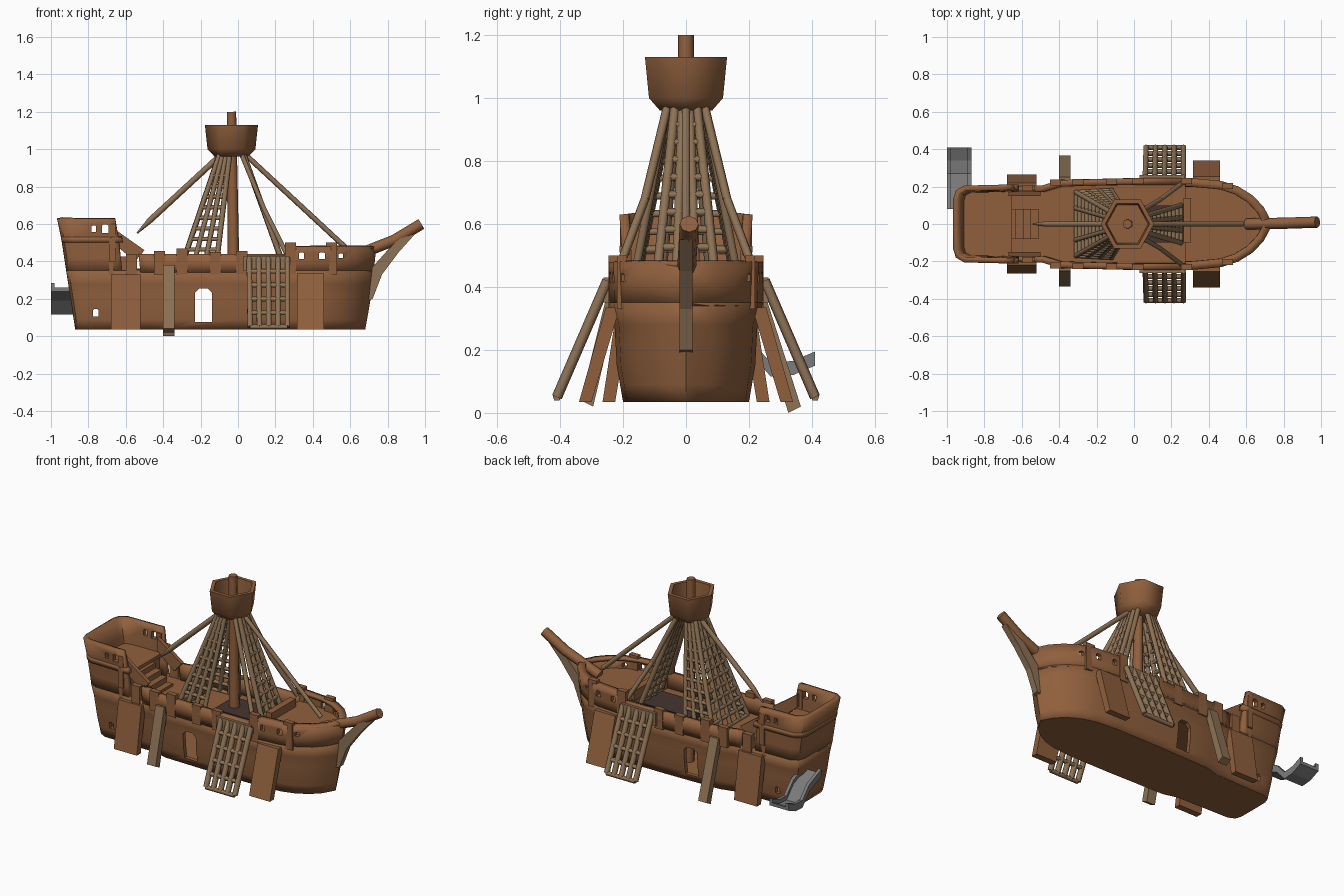
import bpy, bmesh, math
from mathutils import Vector as V

if "Cube" in bpy.data.objects:
    bpy.data.objects.remove(bpy.data.objects["Cube"])

def mat(name, c):
    m = bpy.data.materials.new(name)
    m.diffuse_color = (*c, 1)
    m.use_nodes = True
    m.node_tree.nodes["Principled BSDF"].inputs["Base Color"].default_value = m.diffuse_color
    return m
WOOD = mat("brown wood", (0.28, 0.117, 0.047))
ROPE = mat("tan rope", (0.27, 0.17, 0.092))
GREY = mat("grey slide", (0.2, 0.2, 0.2))
DARK = mat("dark grating", (0.06, 0.036, 0.03))

def finish(name, bm, m, smooth=True, angle=35):
    bmesh.ops.remove_doubles(bm, verts=bm.verts, dist=1e-4)
    me = bpy.data.meshes.new(name)
    bm.to_mesh(me)
    bm.free()
    me.materials.append(m)
    if smooth:
        me.shade_smooth()
        me.set_sharp_from_angle(angle=math.radians(angle))
    o = bpy.data.objects.new(name, me)
    bpy.context.collection.objects.link(o)
    return o

def beam(bm, p, q, r, n=6, r2=None):
    p, q = V(p), V(q)
    geo = bmesh.ops.create_cone(bm, cap_ends=True, segments=n, radius1=r,
                                radius2=r2 or r, depth=(q - p).length)
    rot = (q - p).to_track_quat('Z', 'Y')
    for v in geo['verts']:
        v.co = rot @ v.co + (p + q) / 2

def box(bm, x0, x1, y0, y1, z0, z1):
    for v in bmesh.ops.create_cube(bm, size=1)['verts']:
        v.co = V(((x0 + x1) / 2 + v.co.x * (x1 - x0), (y0 + y1) / 2 + v.co.y * (y1 - y0),
                  (z0 + z1) / 2 + v.co.z * (z1 - z0)))

def prism(bm, pts, d):
    """Extrude a planar 3D polygon by the vector d."""
    f = bm.faces.new([bm.verts.new(p) for p in pts])
    top = bmesh.ops.extrude_face_region(bm, geom=[f])['geom']
    bmesh.ops.translate(bm, vec=d, verts=[g for g in top if isinstance(g, bmesh.types.BMVert)])
    bmesh.ops.recalc_face_normals(bm, faces=bm.faces)

def interp(t, tab):
    for (a, u), (b, w) in zip(tab, tab[1:]):
        if t <= b:
            return u + (w - u) * max(0, t - a) / (b - a)
    return tab[-1][1]

# Hull outline seen from above, and how it changes with height
HALF = [(-.97, 0), (-.969, .13), (-.955, .175), (-.91, .2), (-.7, .205), (-.52, .21), (-.42, .24), (0, .25),
        (.3, .25), (.46, .235), (.55, .205), (.63, .155), (.69, .09), (.735, 0)]
STERN = [(.035, -.87), (.52, -.945), (.64, -.97)]
BOW = [(.035, .68), (.2, .71), (.48, .74)]
WIDE = [(.035, .8), (.15, .88), (.29, .91), (.35, .98), (.45, .97), (.64, 1.03)]

def outline(x0, x1):
    mid = [p for p in HALF if x0 < p[0] < x1]
    return [(x0, interp(x0, HALF))] + mid + [(x1, interp(x1, HALF))]

def at(p, z, s=1):
    a, b = interp(z, STERN), interp(z, BOW)
    return V((a + (p[0] + .97) / 1.705 * (b - a), p[1] * interp(z, WIDE) * s, z))

def wall(name, x0, x1, zs, s=1, th=.025):
    bm = bmesh.new()
    pts = outline(x0, x1)
    for sy in (1, -1):
        rows = [[bm.verts.new(at((p[0], p[1] * sy), z, s)) for p in pts] for z in zs]
        for a, b in zip(rows, rows[1:]):
            for i in range(len(pts) - 1):
                q = [a[i], b[i], b[i + 1], a[i + 1]]
                bm.faces.new(q if sy == 1 else q[::-1])
    o = finish(name, bm, WOOD)
    md = o.modifiers.new("thickness", 'SOLIDIFY')
    md.thickness, md.offset = th, -1
    return o

def deck(name, x0, x1, z, th=.02, s=.97):
    bm = bmesh.new()
    pts = [at(p, z, s) for p in outline(x0, x1)]
    loop = pts + [V((p.x, -p.y, p.z)) for p in reversed(pts) if p.y > 1e-5]
    prism(bm, loop, (0, 0, th))
    finish(name, bm, WOOD, False)

# Hull walls, bulwarks and decks
hull = wall("hull", -.97, .735, [.035, .09, .15, .22, .28, .35])
stern = wall("stern_bulwark", -.97, -.66, [.34, .42, .52, .63], 1, .03)
wall("stern_ledge", -.97, -.64, [.50, .53], 1.03, .03)
wall("mid_bulwark", -.56, .27, [.34, .39, .44], 1.01, .035)
bow = wall("bow_bulwark", .26, .735, [.34, .4, .475])
wall("bow_rail", .26, .735, [.46, .48], 1.0, .045)
deck("hull_bottom", -.97, .735, .035, .015, 1)
deck("main_deck", -.7, .3, .325)
deck("stern_deck", -.97, -.68, .46)
deck("bow_deck", .29, .735, .39)

# Cutters for the doorway and windows
def cut(target, name, holes):
    bm = bmesh.new()
    for x, z, w, h in holes:
        arch = [(x - w, -.5, z - h), (x + w, -.5, z - h), (x + w, -.5, z + h * .75),
                (x + w * .5, -.5, z + h), (x - w * .5, -.5, z + h), (x - w, -.5, z + h * .75)]
        prism(bm, arch, (0, 1, 0))
    c = finish(name, bm, WOOD, False)
    c.hide_render = True
    c.hide_set(True)
    target.modifiers.new("openings", 'BOOLEAN').object = c
cut(hull, "door_cutter", [(-.185, .165, .045, .09), (-.76, .125, .015, .02)])
cut(stern, "stern_window_cutter", [(-.71, .575, .018, .022), (-.77, .575, .012, .018)])
cut(bow, "bow_window_cutter", [(.34, .43, .014, .018), (.45, .43, .016, .018), (.55, .43, .012, .012)])

# Bulkheads, stairs and rail posts
bm = bmesh.new()
box(bm, .275, .3, -.22, .22, .33, .41)
box(bm, .265, .305, -.1, .14, .40, .46)
box(bm, -.69, -.665, -.2, .2, .33, .48)
for i in range(4):
    box(bm, -.67, -.63 + .04 * i, -.08, .08, .33, .46 - .033 * i)
for s in (1, -1):
    prism(bm, [(-.67, .15 * s, .58), (-.67, .15 * s, .5), (-.55, .15 * s, .4), (-.5, .15 * s, .46)],
          (0, .025 * s, 0))
    for x, z in [(-.57, .44), (-.42, .455), (-.3, .47), (-.12, .45), (.02, .455), (.28, .5), (.5, .5)]:
        y = interp(x, HALF) * s * .92
        box(bm, x - .03, x + .03, y - .016, y + .016, .33, z)
    box(bm, -.69, -.655, .19 * s - .02, .19 * s + .02, .4, .6)
finish("bulkheads_stairs_posts", bm, WOOD, False)

bm = bmesh.new()
box(bm, -.1, .24, -.1, .1, .345, .38)
finish("floor_grating", bm, DARK, False)

# Leaning boards on both sides
bm = bmesh.new()
for s in (1, -1):
    for x0, x1, foot, top, zt in [(-.68, -.52, .265, .205, .33), (.315, .46, .34, .24, .335)]:
        prism(bm, [(x0, foot * s, .035), (x0, (foot - .04) * s, .035), (x0, (top - .03) * s, zt),
                   (x0, (top + .015) * s, zt)], (x1 - x0, 0, 0))
finish("climbing_boards", bm, WOOD, False)
bm = bmesh.new()
for s, foot, z in [(1, .365, .0), (-1, .335, .02)]:
    prism(bm, [(-.4, foot * s, z + .02), (-.4, (foot - .04) * s, z), (-.4, .21 * s, .38),
               (-.4, .25 * s, .38)], (.06, 0, 0))
finish("side_planks", bm, ROPE, False)

# Mast, crow's nest and bowsprit
bm = bmesh.new()
beam(bm, (-.02, 0, .05), (-.035, 0, 1.2), .034, 8, .025)
finish("mast", bm, WOOD, True, 50)
bm = bmesh.new()
prof = [(0, .965), (.09, .96), (.128, 1.0), (.142, 1.13), (.118, 1.13), (.11, 1.03), (0, 1.03)]
n = 6
rings = [[bm.verts.new((-.035 + r * math.cos(k * math.tau / n), r * 1.06 * math.sin(k * math.tau / n), z))
          for k in range(n)] for r, z in prof]
for a, b in zip(rings, rings[1:]):
    for k in range(n):
        bm.faces.new((a[k], a[(k + 1) % n], b[(k + 1) % n], b[k]))
finish("crows_nest", bm, WOOD, True, 64)
bm = bmesh.new()
beam(bm, (.6, 0, .42), (.84, .005, .515), .03, 8)
beam(bm, (.83, .005, .51), (.98, .01, .6), .03, 8)
finish("bowsprit", bm, WOOD, True, 50)
bm = bmesh.new()
prism(bm, [(.69, -.02, .19), (.72, -.02, .2), (.77, -.02, .33), (.86, -.02, .45), (.95, -.02, .55),
           (.86, -.02, .52), (.8, -.02, .46), (.71, -.02, .36)], (0, .04, 0))
finish("bowsprit_bracket", bm, ROPE, False)

# Rope nets: top corners a, b and bottom corners c, d
def net(bm, a, b, c, d, nu, nv, r):
    a, b, c, d = map(V, (a, b, c, d))
    pt = lambda u, v: a.lerp(b, u).lerp(c.lerp(d, u), v)
    for i in range(nu + 1):
        beam(bm, pt(i / nu, 0), pt(i / nu, 1), r)
    for j in range(1, nv + 1):
        for i in range(nu):
            beam(bm, pt(i / nu, j / nv), pt((i + 1) / nu, j / nv), r * .85, 5)

bm = bmesh.new()
for s in (1, -1):
    net(bm, (-.1, .05 * s, .97), (-.045, .06 * s, .97), (-.31, .17 * s, .35), (-.12, .18 * s, .35), 3, 11, .0145)
    beam(bm, (.02, .06 * s, .97), (.14, .13 * s, .68), .014)
    beam(bm, (.14, .13 * s, .68), (.26, .22 * s, .44), .014)
net(bm, (-.1, -.05, .97), (-.1, .05, .97), (-.31, -.17, .35), (-.31, .17, .35), 4, 11, .0145)
net(bm, (.03, -.035, .97), (.03, .035, .97), (.25, -.1, .36), (.25, .1, .36), 3, 11, .0155)
finish("mast_nets", bm, ROPE, True, 75)
bm = bmesh.new()
for s in (1, -1):
    net(bm, (.06, .25 * s, .42), (.265, .25 * s, .42), (.065, .41 * s, .05), (.265, .41 * s, .05), 4, 5, .0165)
    box(bm, .03, .27, .25 * s - .012, .25 * s + .012, .35, .43)
finish("side_nets", bm, ROPE, True, 75)
bm = bmesh.new()
beam(bm, (.03, 0, .98), (.58, 0, .47), .014)
beam(bm, (-.08, 0, .98), (-.47, 0, .62), .016)
beam(bm, (-.47, 0, .62), (-.54, 0, .55), .016, 6, .004)
finish("mast_stays", bm, ROPE, True, 75)

# Slide at the stern with raised edges
bm = bmesh.new()
path = [(.08, .24), (.2, .19), (.27, .115), (.34, .12), (.41, .15)]
for x0, x1, h in [(-1, -.87, .02), (-1, -.98, .045), (-.89, -.87, .045)]:
    for (y0, z0), (y1, z1) in zip(path, path[1:]):
        prism(bm, [(x0, y0, z0), (x0, y1, z1), (x0, y1, z1 + h), (x0, y0, z0 + h)], (x1 - x0, 0, 0))
finish("slide", bm, GREY, False)
